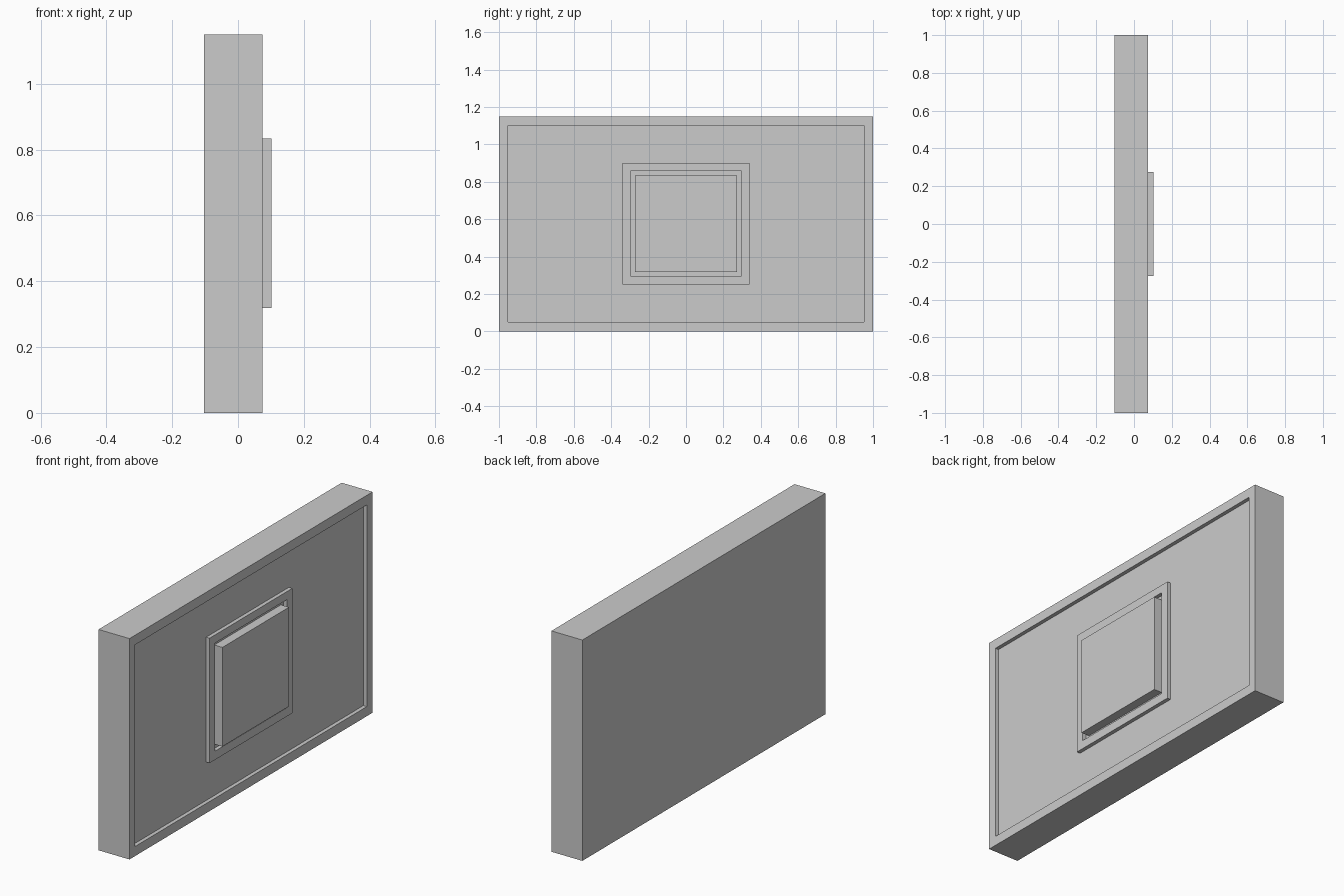
import bpy, bmesh

if "Cube" in bpy.data.objects:
    bpy.data.objects.remove(bpy.data.objects["Cube"])

BACK, RIM, FLOOR, TIP = -0.103, 0.075, 0.055, 0.102


def rect(bm, x, hy, z0, z1):
    """Rectangle of vertices in the plane x, counter-clockwise seen from +x."""
    return [bm.verts.new((x, y, z)) for y, z in
            ((-hy, z0), (hy, z0), (hy, z1), (-hy, z1))]


def lofted(name, rings, cap_start=False, cap_end=False, closed=False):
    """Join successive rectangles (x, half width, z0, z1) into one mesh."""
    bm = bmesh.new()
    loops = [rect(bm, *r) for r in rings]
    pairs = list(zip(loops, loops[1:]))
    if closed:
        pairs.append((loops[-1], loops[0]))
    for a, b in pairs:
        for i in range(4):
            j = (i + 1) % 4
            bm.faces.new((a[i], a[j], b[j], b[i]))
    if cap_start:
        bm.faces.new(loops[0][::-1])
    if cap_end:
        bm.faces.new(loops[-1])
    bmesh.ops.recalc_face_normals(bm, faces=bm.faces)
    mesh = bpy.data.meshes.new(name)
    bm.to_mesh(mesh)
    bm.free()
    obj = bpy.data.objects.new(name, mesh)
    bpy.context.collection.objects.link(obj)
    return obj


# Slab with a raised border around a shallow recessed face
lofted("wall_panel", [(BACK, 1.0, 0.0, 1.15), (RIM, 1.0, 0.0, 1.15),
                      (RIM, 0.953, 0.05, 1.10), (FLOOR, 0.953, 0.05, 1.10)],
       cap_start=True, cap_end=True)

# Raised square frame surrounding the button
lofted("button_frame", [(FLOOR, 0.34, 0.25, 0.90), (RIM, 0.34, 0.25, 0.90),
                        (RIM, 0.297, 0.295, 0.858), (FLOOR, 0.297, 0.295, 0.858)],
       closed=True)

# Protruding square button
lofted("button", [(FLOOR, 0.274, 0.318, 0.834), (TIP, 0.274, 0.318, 0.834)],
       cap_start=True, cap_end=True)
